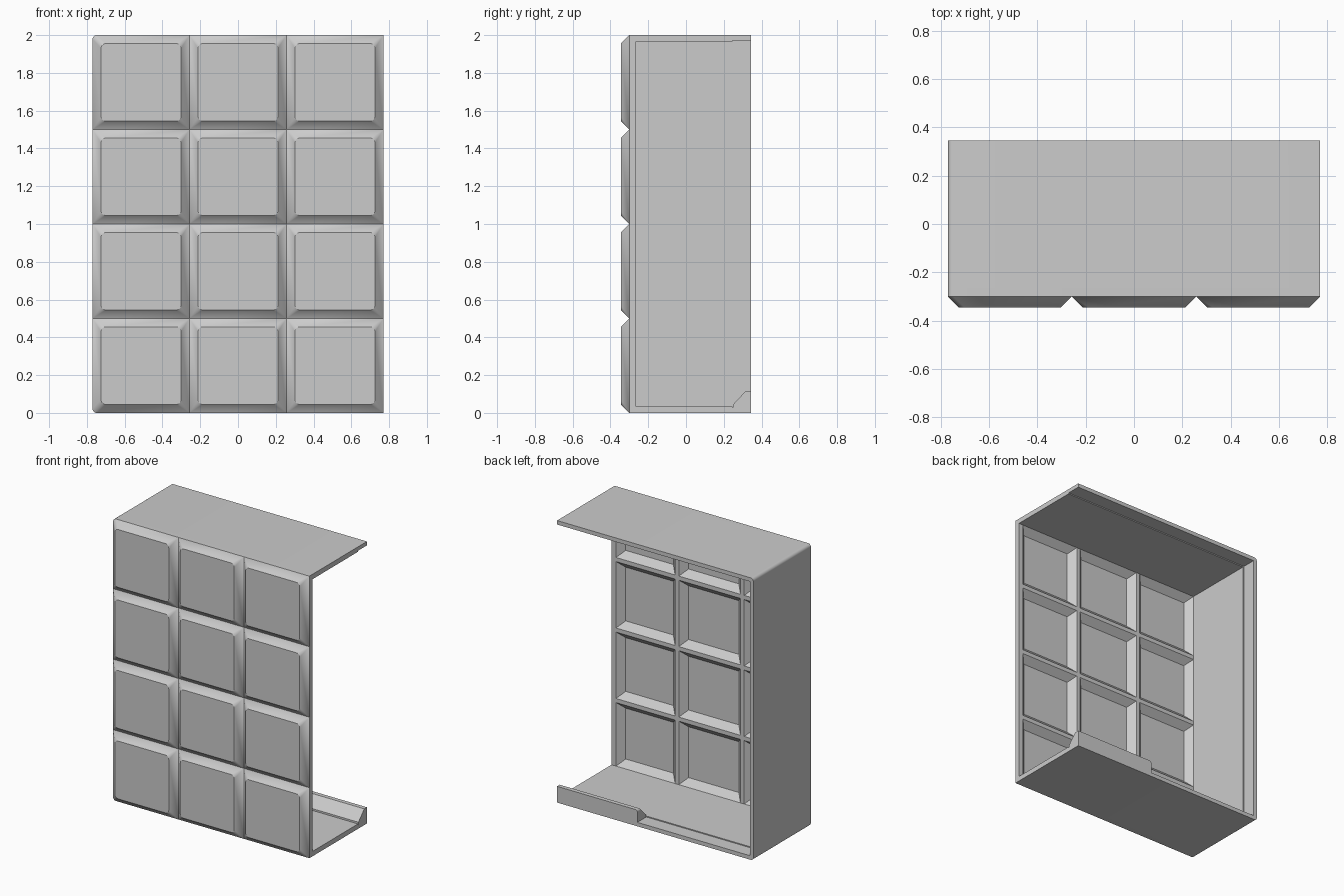
import bpy, bmesh, math

cube = bpy.data.objects.get("Cube")
if cube:
    bpy.data.objects.remove(cube, do_unlink=True)

# Overall sizes
HW, HEIGHT, REAR = 0.77, 2.0, 0.345
COLS, ROWS = 3, 4
WALL, RIM = 0.035, 0.028
FACE, VALLEY = -0.345, -0.30
SLOPE = 0.045
CORNER = 0.022
SEG = 6

grey = bpy.data.materials.new("plain grey")
grey.use_nodes = True
colour = (0.6, 0.6, 0.6, 1)
grey.diffuse_color = colour
grey.node_tree.nodes["Principled BSDF"].inputs["Base Color"].default_value = colour


def finish(bm, name):
    bmesh.ops.recalc_face_normals(bm, faces=bm.faces[:])
    mesh = bpy.data.meshes.new(name)
    bm.to_mesh(mesh)
    bm.free()
    mesh.materials.append(grey)
    ob = bpy.data.objects.new(name, mesh)
    bpy.context.collection.objects.link(ob)
    bpy.ops.object.select_all(action='DESELECT')
    ob.select_set(True)
    bpy.context.view_layer.objects.active = ob
    bpy.ops.object.shade_smooth_by_angle(angle=math.radians(30))
    return ob


def ring(bm, box, radii, y):
    """Rectangle in the xz plane with a radius for each corner."""
    x0, x1, z0, z1 = box
    corners = [(x0, z0, 1, 1), (x1, z0, -1, 1), (x1, z1, -1, -1), (x0, z1, 1, -1)]
    verts = []
    for i, ((x, z, sx, sz), r) in enumerate(zip(corners, radii)):
        for k in range(SEG + 1):
            a = math.pi + (i + k / SEG) * math.pi / 2
            verts.append(bm.verts.new((x + sx * r + r * math.cos(a), y,
                                       z + sz * r + r * math.sin(a))))
    return verts


def loft(bm, rings):
    """Join successive rings and cap the last one."""
    n = len(rings[0])
    for a, b in zip(rings, rings[1:]):
        for i in range(n):
            j = (i + 1) % n
            bm.faces.new((a[i], a[j], b[j], b[i]))
    bm.faces.new(rings[-1])


def inset(box, amounts):
    return [box[0] + amounts[0], box[1] - amounts[1],
            box[2] + amounts[2], box[3] - amounts[3]]


# Front panel: raised pads outside, matching recesses and ribs inside
bm = bmesh.new()
square = (0, 0, 0, 0)
for c in range(COLS):
    for r in range(ROWS):
        w, h = 2 * HW / COLS, HEIGHT / ROWS
        box = [-HW + c * w, -HW + (c + 1) * w, r * h, (r + 1) * h]
        outer = (CORNER if c == 0 and r == 0 else 0, 0, 0,
                 CORNER if c == 0 and r == ROWS - 1 else 0)
        loft(bm, [ring(bm, box, outer, VALLEY),
                  ring(bm, inset(box, [SLOPE] * 4), [0.025] * 4, FACE)])
        edge = (c == 0, c == COLS - 1, r == 0, r == ROWS - 1)
        rib = [WALL if e else 0.0145 for e in edge]
        back = VALLEY + WALL
        loft(bm, [ring(bm, box, outer, back),
                  ring(bm, inset(box, rib), square, back),
                  ring(bm, inset(box, [v + SLOPE for v in rib]), square, back - SLOPE)])
bmesh.ops.remove_doubles(bm, verts=bm.verts[:], dist=0.0002)
bmesh.ops.bridge_loops(bm, edges=[e for e in bm.edges if e.is_boundary])
finish(bm, "front_panel")


def extrude_profile(points, offset):
    bm = bmesh.new()
    face = bm.faces.new([bm.verts.new(p) for p in points])
    out = bmesh.ops.extrude_face_region(bm, geom=[face], use_keep_orig=True)
    moved = [v for v in out["geom"] if isinstance(v, bmesh.types.BMVert)]
    bmesh.ops.translate(bm, verts=moved, vec=offset)
    return bm


def shell(name, y0, y1, t):
    """Top, side wall and floor as one C-shaped section, open on one side."""
    pts = [(HW, HEIGHT)]
    for z, start in ((HEIGHT - CORNER, 90), (CORNER, 180)):
        for k in range(SEG + 1):
            a = math.radians(start + 90 * k / SEG)
            pts.append((-HW + CORNER + CORNER * math.cos(a), z + CORNER * math.sin(a)))
    pts += [(HW, 0), (HW, t), (t - HW, t), (t - HW, HEIGHT - t), (HW, HEIGHT - t)]
    finish(extrude_profile([(x, y0, z) for x, z in pts], (0, y1 - y0, 0)), name)


shell("case_shell", VALLEY + WALL, 0.245, WALL)
shell("rear_rim", 0.245, REAR, RIM)

# Wedge-shaped stop along part of the rear floor edge
profile = [(0.25, RIM), (0.25, 0.045), (0.315, 0.115), (REAR, 0.115), (REAR, RIM)]
bm = extrude_profile([(0.14, y, z) for y, z in profile], (HW - 0.14, 0, 0))
end_edge = [e for e in bm.edges if all(v.co.x < 0.2 and v.co.z > 0.1 for v in e.verts)]
bmesh.ops.bevel(bm, geom=end_edge, offset=0.015, segments=4, profile=0.5, affect='EDGES')
finish(bm, "rear_lip")
